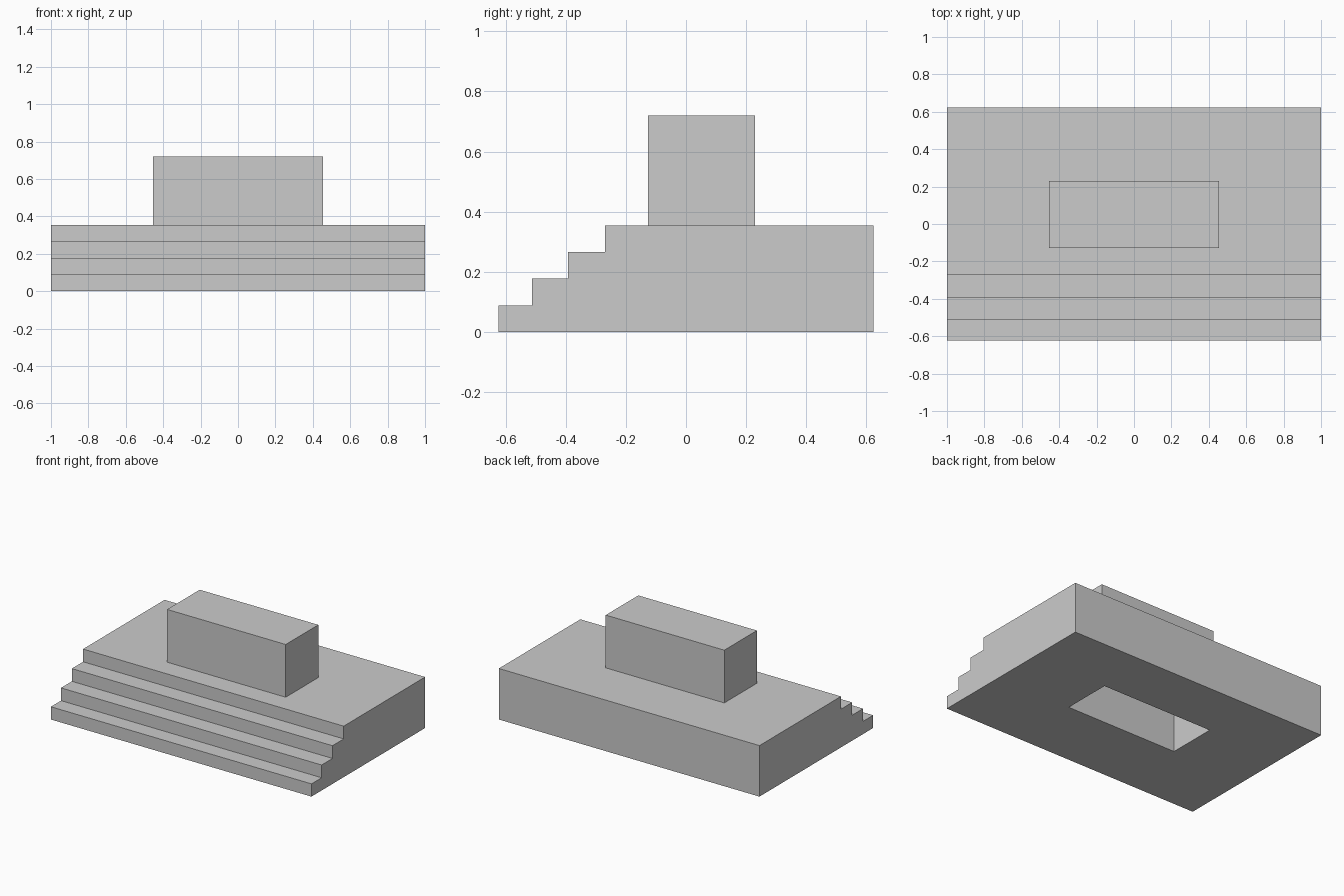
import bpy, bmesh

if "Cube" in bpy.data.objects:
    bpy.data.objects.remove(bpy.data.objects["Cube"])

WIDTH = 2.0
BACK = 0.623
STEP_Y = [-0.623, -0.512, -0.393, -0.27]   # front edge of each step
RISE = 0.0885
TOP = RISE * len(STEP_Y)


def add_object(name, bm):
    bmesh.ops.recalc_face_normals(bm, faces=bm.faces)
    mesh = bpy.data.meshes.new(name)
    bm.to_mesh(mesh)
    bm.free()
    obj = bpy.data.objects.new(name, mesh)
    bpy.context.collection.objects.link(obj)
    return obj


def box(name, x, y, z):
    bm = bmesh.new()
    bmesh.ops.create_cube(bm, size=1)
    for v in bm.verts:
        v.co = [lo + (c + 0.5) * (hi - lo) for c, (lo, hi) in zip(v.co, (x, y, z))]
    return add_object(name, bm)


# Stepped platform: side profile extruded along x
profile = [(BACK, 0)]
for i, y in enumerate(STEP_Y):
    profile += [(y, i * RISE), (y, (i + 1) * RISE)]
profile.append((BACK, TOP))

bm = bmesh.new()
side = bm.faces.new([bm.verts.new((-WIDTH / 2, y, z)) for y, z in profile])
ext = bmesh.ops.extrude_face_region(bm, geom=[side])
moved = [g for g in ext["geom"] if isinstance(g, bmesh.types.BMVert)]
bmesh.ops.translate(bm, verts=moved, vec=(WIDTH, 0, 0))
platform = add_object("stepped_platform", bm)

# Rectangular shaft through the platform, open at the underside
cutter = box("shaft_cutter", (-0.428, 0.428), (-0.122, 0.224), (-0.2, 0.6))
cutter.hide_render = True
cutter.display_type = 'WIRE'
shaft = platform.modifiers.new("shaft", 'BOOLEAN')
shaft.operation = 'DIFFERENCE'
shaft.solver = 'EXACT'
shaft.object = cutter

# Block on top, covering the shaft
box("top_block", (-0.455, 0.455), (-0.127, 0.23), (TOP, 0.72))
